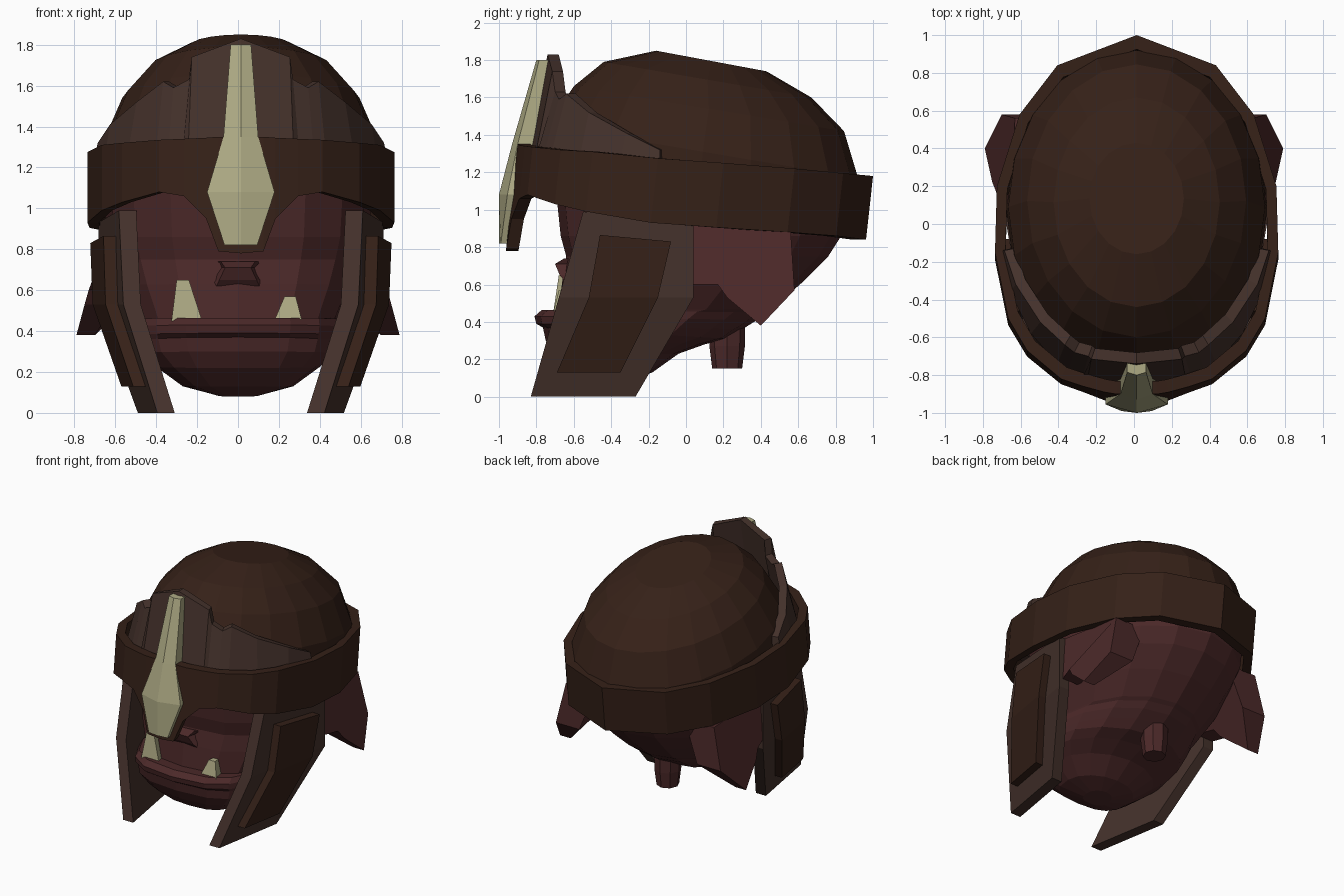
import bpy, bmesh
from math import sin, cos, tau

if "Cube" in bpy.data.objects:
    bpy.data.objects.remove(bpy.data.objects["Cube"])


def material(name, rgb):
    m = bpy.data.materials.new(name)
    m.diffuse_color = (*rgb, 1)
    m.use_nodes = True
    m.node_tree.nodes["Principled BSDF"].inputs["Base Color"].default_value = m.diffuse_color
    return m


LEATHER = material("dark_leather", (0.036, 0.015, 0.009))
PLATE = material("worn_leather", (0.058, 0.031, 0.024))
SKIN = material("skin", (0.072, 0.022, 0.022))
BONE = material("bone", (0.42, 0.40, 0.23))
CX = 0.014   # the helmet sits a touch off centre


def build(name, verts, faces, mat, dx=0.0):
    bm = bmesh.new()
    vs = [bm.verts.new((x + dx, y, z)) for x, y, z in verts]
    for f in faces:
        bm.faces.new([vs[i] for i in f])
    bmesh.ops.recalc_face_normals(bm, faces=bm.faces)
    me = bpy.data.meshes.new(name)
    bm.to_mesh(me)
    bm.free()
    me.materials.append(mat)
    ob = bpy.data.objects.new(name, me)
    bpy.context.collection.objects.link(ob)
    return ob


def skin_rings(name, rings, mat, dx=0.0, closed=False):
    """Join equal-sized rings of points; cap the ends or close into a loop."""
    n, m = len(rings[0]), len(rings)
    faces = []
    for r in range(m if closed else m - 1):
        a, b = r * n, (r + 1) % m * n
        faces += [(a + i, a + (i + 1) % n, b + (i + 1) % n, b + i) for i in range(n)]
    if not closed:
        faces += [tuple(range(n)), tuple(range((m - 1) * n, m * n))]
    return build(name, [p for r in rings for p in r], faces, mat, dx)


def oval(yf, zf, yb, zb, w, n=16, front_power=2.0):
    """Tilted ellipse between a front and a back point; the front can be boxier."""
    ring = []
    for i in range(n):
        c, s = cos(tau * i / n), sin(tau * i / n)
        e = 2 / front_power if s < 0 else 1
        c = abs(c) ** e * (1 if c > 0 else -1)
        s = abs(s) ** e * (1 if s > 0 else -1)
        ring.append((w * c, (yf + yb) / 2 + (yb - yf) / 2 * s,
                     (zf + zb) / 2 + (zb - zf) / 2 * s))
    return ring


def mirrored(sections, close):
    """Reflect a half row of sections that starts at x = 0."""
    other = sections[1:-1] if close else sections[1:]
    return [[(-x, y, z) for x, y, z in s] for s in reversed(other)] + sections


# Dome of the helmet
skin_rings("helmet_dome", [oval(*r, n=20) for r in (
    (-0.78, 1.20, 0.92, 1.00, 0.69), (-0.74, 1.45, 0.92, 1.17, 0.68),
    (-0.60, 1.66, 0.845, 1.42, 0.58), (-0.44, 1.79, 0.67, 1.60, 0.44),
    (-0.16, 1.85, 0.43, 1.74, 0.25))], LEATHER, CX)

# Band with nose guard: x, y, top z, bottom z
band = [(0, -.90, 1.35, .78), (.11, -.90, 1.35, .79), (.17, -.89, 1.345, .95),
        (.28, -.86, 1.34, 1.06), (.40, -.82, 1.335, 1.08), (.58, -.67, 1.32, 1.03),
        (.68, -.50, 1.31, .99), (.75, -.15, 1.275, .93), (.74, .20, 1.25, .905),
        (.62, .58, 1.22, .88), (.42, .84, 1.195, .86), (0, 1.0, 1.18, .84)]
sections = []
for x, y, zt, zb in band:
    k, lean = 0.925, 0.11 * (zt - zb)
    sections.append([(x, y, zt), (x * k, y * k, zt),
                     (x * k, y * k - lean, zb), (x, y - lean, zb)])
skin_rings("helmet_band", mirrored(sections, True), LEATHER, CX, closed=True)

# Brow plate standing up behind the band: bottom x, y then top x, y, z
plate = [(0, -.86, 0, -.74, 1.83), (.26, -.82, .24, -.715, 1.74),
         (.29, -.82, .255, -.70, 1.63), (.36, -.78, .33, -.68, 1.59),
         (.42, -.74, .38, -.64, 1.62), (.56, -.58, .51, -.52, 1.52),
         (.67, -.36, .64, -.32, 1.41), (.72, -.14, .70, -.14, 1.32)]
sections = []
for xb, yb, xt, yt, z in plate:
    k = 0.92
    sections.append([(xb, yb, 1.22), (xt, yt, z), (xt * k, yt * k, z), (xb * k, yb * k, 1.22)])
skin_rings("brow_plate", mirrored(sections, False), PLATE, CX)

# Bone crest: z, half width, back y, edge y, ridge y
crest = [(1.80, .05, -.72, -.785, -.80), (1.35, .085, -.81, -.90, -.93),
         (1.08, .165, -.89, -.955, -1.0), (.82, .08, -.93, -.99, -1.0)]
skin_rings("bone_crest", [[(-w, b, z), (-w, e, z), (0, r, z), (w, e, z), (w, b, z)]
                          for z, w, b, e, r in crest], BONE, CX)


# Cheek guards and their raised panels follow one bent surface
def cheek_x(y, z):
    return 0.69 + 0.17 * y - 0.265 * max(0, 0.53 - z)


def cheek(name, rows, lift, thick, mat, s):
    rings = []
    for yf, zf, yb, zb in rows:
        f, b = cheek_x(yf, zf) + lift, cheek_x(yb, zb) + lift
        rings.append([(s * f, yf, zf), (s * b, yb, zb),
                      (s * (b - thick), yb, zb), (s * (f - thick), yf, zf)])
    skin_rings(name, rings, mat, CX)


# Ear: outer x, y, z, depth towards the head
ear = [(.66, .03, .93, .1), (.68, .04, .60, .15), (.73, .17, .60, .15), (.75, .22, .53, .15),
       (.79, .40, .38, .09), (.70, .58, .57, .2), (.63, .56, .88, .25)]
for side, s in (("left", -1), ("right", 1)):
    cheek("cheek_guard_" + side, [(-.55, .99, .04, .93), (-.68, .53, .04, .53),
                                  (-.83, 0, -.27, 0)], 0, .085, PLATE, s)
    cheek("cheek_panel_" + side, [(-.46, .865, -.08, .83), (-.52, .53, -.15, .53),
                                  (-.69, .13, -.35, .13)], .06, .10, LEATHER, s)
    skin_rings("ear_" + side, [[(s * x, y, z) for x, y, z, d in ear],
                               [(s * (x - d), y, z) for x, y, z, d in ear]], SKIN)

# Head with jaw and protruding lower lip: z, front y, back y, back z, half width
head = [(.08, -.48, -.30, .09, .10), (.13, -.60, -.18, .13, .27), (.22, -.70, -.04, .23, .40),
        (.30, -.75, .10, .28, .48), (.37, -.765, .22, .31, .50), (.39, -.80, .30, .36, .505),
        (.43, -.81, .38, .41, .51), (.465, -.77, .43, .45, .505), (.46, -.68, .46, .47, .50),
        (.63, -.66, .62, .61, .57), (.75, -.64, .76, .75, .61),
        (.86, -.67, .83, .86, .64), (1.15, -.70, .87, 1.15, .66)]
skin_rings("head", [oval(yf, z, yb, zb, w, 16, 2.8) for z, yf, yb, zb, w in head], SKIN)

# Neck peg
skin_rings("neck", [oval(.22 - r, z, .22 + r, z, r, 8)
                    for z, r in ((.15, .08), (.27, .095), (.55, .10))], SKIN)

# Flat nose
skin_rings("nose", [[(-w, -.60, z), (-w * .7, f, z), (w * .7, f, z), (w, -.60, z)]
                    for z, w, f in ((.62, .15, -.65), (.65, .13, -.675),
                                    (.71, .09, -.70), (.74, .12, -.65))], SKIN)

# Tusks rising from the lower lip, one longer
for name, x, w, top, lean in (("tusk_left", -.25, .075, .65, -.02),
                              ("tusk_right", .245, .068, .57, .01)):
    skin_rings(name, [[(cx - a, y0, z), (cx + a, y0, z), (cx + a * .7, y1, z), (cx - a * .7, y1, z)]
                      for cx, a, y0, y1, z in ((x, w, -.71, -.62, .45),
                                               (x + lean, w * .4, -.68, -.63, top))], BONE)
